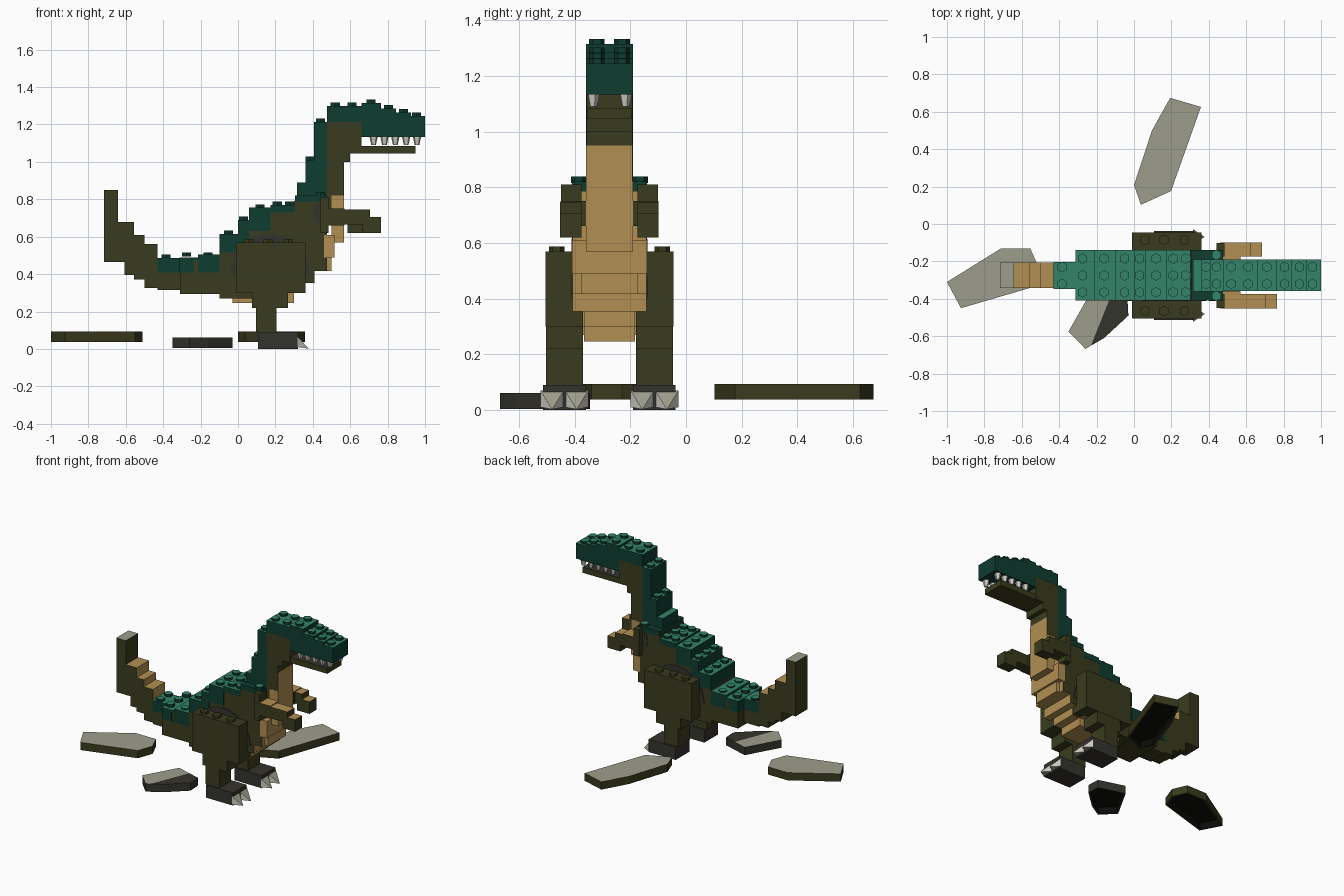
import bpy, bmesh, math
from mathutils import Matrix

if "Cube" in bpy.data.objects:
    bpy.data.objects.remove(bpy.data.objects["Cube"])

CY = -0.275  # y of the animal's mid plane


def lin(c):
    c /= 255
    return c / 12.92 if c < 0.04045 else ((c + 0.055) / 1.055) ** 2.4


COLOURS = {"olive": (58, 59, 30), "tan": (178, 143, 82), "dark green": (14, 60, 48),
           "light green": (50, 132, 104), "dark grey": (52, 51, 45),
           "pale grey": (158, 158, 140), "ivory": (208, 205, 196), "black": (12, 12, 10)}
NAMES = list(COLOURS)
MATS = []
for n, c in COLOURS.items():
    m = bpy.data.materials.new(n)
    m.diffuse_color = (*[lin(v) for v in c], 1)
    m.use_nodes = True
    m.node_tree.nodes["Principled BSDF"].inputs["Base Color"].default_value = m.diffuse_color
    MATS.append(m)
I = NAMES.index


def finish(name, bm, rule):
    """Make an object; rule(normal, centre) gives a colour name for each face."""
    bmesh.ops.recalc_face_normals(bm, faces=bm.faces)
    for f in bm.faces:
        f.material_index = I(rule(f.normal, f.calc_center_median()))
    me = bpy.data.meshes.new(name)
    bm.to_mesh(me)
    bm.free()
    for m in MATS:
        me.materials.append(m)
    ob = bpy.data.objects.new(name, me)
    bpy.context.collection.objects.link(ob)
    return ob


def box(bm, x0, x1, z0, z1, y0, y1):
    mat = Matrix.Translation(((x0 + x1) / 2, (y0 + y1) / 2, (z0 + z1) / 2))
    bmesh.ops.create_cube(bm, size=1, matrix=mat @ Matrix.Diagonal((x1 - x0, y1 - y0, z1 - z0, 1)))


def mid_box(bm, x0, x1, z0, z1, hw):
    box(bm, x0, x1, z0, z1, CY - hw, CY + hw)


def cone(bm, x, y, z, r1, r2, h, seg):
    bmesh.ops.create_cone(bm, cap_ends=True, segments=seg, radius1=r1, radius2=r2, depth=h,
                          matrix=Matrix.Translation((x, y, z + h / 2)))


def studs(bm, xs, ys, z):
    for x in xs:
        for y in ys:
            cone(bm, x, y, z - 0.004, 0.028, 0.028, 0.022, 6)


def green(n, c):
    shoulder = 0.3 < c.x < 0.48 and abs(c.z - 0.82) < 0.01
    return "light green" if n.z > 0.5 and not shoulder else "dark green"


def body_rule(n, c):
    return "tan" if n.x > 0.5 or (n.z < -0.5 and c.x > 0.2) else "olive"


# Stepped tail with tan upper steps and a pale tip
bm = bmesh.new()
for x0, x1, z0, z1 in ((-0.717, -0.642, 0.465, 0.85), (-0.642, -0.606, 0.465, 0.68),
                       (-0.606, -0.556, 0.396, 0.68), (-0.556, -0.5, 0.37, 0.61),
                       (-0.5, -0.43, 0.325, 0.56), (-0.43, -0.3, 0.315, 0.41)):
    mid_box(bm, x0, x1, z0, z1, 0.068)
finish("tail", bm, lambda n, c: ("pale grey" if c.z > 0.8 else "tan") if n.z > 0.5 else
       "tan" if n.x > 0.5 and c.z < 0.56 else "olive")

# Body core: stepped olive blocks with a tan front
bm = bmesh.new()
for x0, x1, z0, z1, hw in ((-0.31, -0.1, 0.295, 0.415, 0.133), (-0.235, -0.215, 0.4, 0.48, 0.132),
                           (-0.1, 0.0, 0.27, 0.52, 0.133), (0.0, 0.06, 0.27, 0.57, 0.133),
                           (0.06, 0.175, 0.27, 0.64, 0.133), (0.175, 0.3, 0.3, 0.74, 0.133),
                           (0.3, 0.41, 0.353, 0.79, 0.133), (0.41, 0.476, 0.417, 0.79, 0.133)):
    mid_box(bm, x0, x1, z0, z1, hw)
finish("body", bm, body_rule)

# Tan belly and chest plates
bm = bmesh.new()
mid_box(bm, -0.03, 0.3, 0.245, 0.31, 0.092)
mid_box(bm, 0.3, 0.36, 0.3, 0.36, 0.092)
mid_box(bm, 0.46, 0.515, 0.49, 0.61, 0.134)
mid_box(bm, 0.46, 0.5, 0.417, 0.5, 0.1)
mid_box(bm, 0.5, 0.567, 0.57, 0.82, 0.085)
finish("chest_and_belly", bm, lambda n, c: "tan")

# Green ridge down the back
bm = bmesh.new()
b3 = (CY - 0.09, CY, CY + 0.09)
b2 = (CY - 0.045, CY + 0.045)
for x0, x1, z0, z1, hw in ((-0.43, -0.31, 0.41, 0.487, 0.072), (-0.312, -0.235, 0.41, 0.49, 0.135),
                           (-0.235, -0.215, 0.475, 0.49, 0.135),
                           (-0.215, -0.1, 0.41, 0.505, 0.135), (-0.1, 0.0, 0.515, 0.615, 0.135),
                           (0.0, 0.06, 0.565, 0.69, 0.135), (0.06, 0.175, 0.63, 0.755, 0.135),
                           (0.175, 0.305, 0.73, 0.77, 0.135), (0.305, 0.476, 0.785, 0.82, 0.135),
                           (0.315, 0.36, 0.8, 0.89, 0.085), (0.36, 0.41, 0.8, 1.01, 0.085),
                           (0.407, 0.476, 0.8, 1.214, 0.085)):
    mid_box(bm, x0, x1, z0, z1, hw)
studs(bm, (-0.385,), b2, 0.487)
studs(bm, (-0.275, -0.16), b3, 0.497)
studs(bm, (-0.05,), b3, 0.615)
studs(bm, (0.03,), b3, 0.69)
studs(bm, (0.117,), b3, 0.755)
studs(bm, (0.21, 0.275), b3, 0.77)
studs(bm, (0.385,), b2, 1.01)
studs(bm, (0.44,), b2, 1.214)
studs(bm, (0.44,), (CY - 0.11, CY + 0.11), 0.82)
finish("back_ridge", bm, green)

# Neck, with a tan throat
bm = bmesh.new()
mid_box(bm, 0.45, 0.567, 0.75, 0.95, 0.0835)
mid_box(bm, 0.47, 0.567, 0.95, 1.06, 0.083)
mid_box(bm, 0.56, 0.6, 1.0, 1.06, 0.083)
finish("neck", bm, lambda n, c: "tan" if n.x > 0.5 and c.z < 0.9 else "olive")

# Skull back and lower jaw
bm = bmesh.new()
mid_box(bm, 0.476, 0.66, 1.05, 1.214, 0.083)
mid_box(bm, 0.6, 0.95, 1.045, 1.085, 0.08)
finish("jaw", bm, lambda n, c: "dark grey" if n.z > 0.5 else "olive")

# Green top of the head, stepping down to the snout
bm = bmesh.new()
mid_box(bm, 0.476, 0.66, 1.214, 1.3, 0.084)
for x0, x1, z1 in ((0.66, 0.765, 1.315), (0.765, 0.845, 1.285), (0.845, 0.925, 1.265), (0.925, 1.0, 1.245)):
    mid_box(bm, x0, x1, 1.134, z1, 0.084)
studs(bm, (0.52, 0.61), b2, 1.3)
studs(bm, (0.71,), b2, 1.315)
studs(bm, (0.805,), b2, 1.285)
studs(bm, (0.885,), b2, 1.265)
studs(bm, (0.955,), b2, 1.245)
finish("head_top", bm, green)

# Teeth hanging from the upper jaw along both sides
bm = bmesh.new()
for k in range(5):
    for s in (-1, 1):
        cone(bm, 0.725 + 0.058 * k, CY + s * 0.058, 1.09, 0.013, 0.024, 0.048, 5)
finish("teeth", bm, lambda n, c: "ivory")

for side, s in (("near", -1), ("far", 1)):
    def pair(bm, x0, x1, z0, z1, a, b):
        ya, yb = sorted((CY + s * a, CY + s * b))
        box(bm, x0, x1, z0, z1, ya, yb)

    # Leg with studs on the thigh
    bm = bmesh.new()
    pair(bm, -0.01, 0.36, 0.3, 0.57, 0.095, 0.23)
    pair(bm, 0.075, 0.267, 0.22, 0.3, 0.095, 0.228)
    pair(bm, 0.095, 0.205, 0.09, 0.22, 0.095, 0.228)
    studs(bm, (0.06, 0.16, 0.27), (CY + s * 0.19,), 0.57)
    finish(side + "_leg", bm, lambda n, c: "olive")

    # Foot
    bm = bmesh.new()
    pair(bm, 0.107, 0.32, 0.0, 0.09, 0.085, 0.238)
    finish(side + "_foot", bm, lambda n, c: "dark grey")

    # Two pointed claws
    bm = bmesh.new()
    for d in (0.118, 0.206):
        yc = CY + s * d
        base = [bm.verts.new((0.315, yc + y, z)) for y, z in
                ((-0.042, 0.01), (0.042, 0.01), (0.042, 0.07), (-0.042, 0.07))]
        tip = bm.verts.new((0.378, yc, 0.002))
        bm.faces.new(base)
        for k in range(4):
            bm.faces.new((base[k], base[(k + 1) % 4], tip))
    finish(side + "_claws", bm, lambda n, c: "ivory" if abs(n.y) > 0.4 else "pale grey")

    # Arm: shoulder, forearm (tan on top) and hand
    bm = bmesh.new()
    reach = 0.765 if s < 0 else 0.685
    pair(bm, 0.44, 0.485, 0.62, 0.81, 0.1, 0.174)
    pair(bm, 0.46, 0.57, 0.66, 0.75, 0.085, 0.176)
    pair(bm, 0.47, reach - 0.06, 0.665, 0.745, 0.1, 0.177)
    pair(bm, reach - 0.1, reach, 0.62, 0.706, 0.1, 0.177)
    finish(side + "_arm", bm, lambda n, c: "tan" if n.z > 0.5 and c.x > 0.48 else "olive")

    # Thin dark worn patches round the hip and shoulder
    for part, cx, cz, r, a0, a1 in (("hip", 0.17, 0.4, 0.215, 0, 180),
                                    ("shoulder", 0.475, 0.725, 0.075, 90, 270)):
        bm = bmesh.new()
        ring = []
        for k in range(13):
            a = math.radians(a0 + (a1 - a0) * k / 12)
            ring.append(bm.verts.new((cx + r * math.cos(a), CY + s * 0.131, cz + r * math.sin(a))))
        face = bm.faces.new(ring)
        ext = bmesh.ops.extrude_face_region(bm, geom=[face])
        bmesh.ops.translate(bm, vec=(0, s * 0.006, 0),
                            verts=[v for v in ext["geom"] if isinstance(v, bmesh.types.BMVert)])
        finish(f"{side}_{part}_patch", bm, lambda n, c: "dark grey")


def pad(name, pts, z0, z1, side, split=None):
    """Hollow ground plate, open underneath; split = x where the top turns dark."""
    bm = bmesh.new()
    lo = [bm.verts.new((x, y, z0)) for x, y in pts]
    hi = [bm.verts.new((x, y, z1)) for x, y in pts]
    top = bm.faces.new(hi)
    for k in range(len(pts)):
        j = (k + 1) % len(pts)
        bm.faces.new((lo[k], lo[j], hi[j], hi[k]))
    if split is not None:
        bmesh.ops.bisect_plane(bm, geom=[top] + list(top.edges) + list(top.verts),
                               plane_co=(split, -0.5, 0), plane_no=(1, -0.4, 0))
    ob = finish(name, bm, lambda n, c: side if abs(n.z) < 0.5 or (split is not None and c.x > split)
                else "pale grey")
    if sum(p.normal.z for p in ob.data.polygons) < 0:
        ob.data.flip_normals()
    mod = ob.modifiers.new("hollow", "SOLIDIFY")
    mod.thickness = 0.015
    mod.offset = -1
    mod.material_offset = len(NAMES)  # inner faces use the last colour, black
    mod.material_offset_rim = 0


# Three loose ground plates
pad("left_plate", [(-1, -0.31), (-0.71, -0.13), (-0.555, -0.13), (-0.51, -0.23), (-0.55, -0.34),
                   (-0.925, -0.45)], 0.038, 0.093, "olive")
pad("rear_plate", [(0, 0.208), (0.037, 0.103), (0.198, 0.176), (0.358, 0.626), (0.193, 0.674),
                   (0.096, 0.5)], 0.038, 0.093, "olive")
pad("front_plate", [(-0.35, -0.575), (-0.26, -0.668), (-0.16, -0.61), (-0.03, -0.49), (-0.035, -0.4),
                    (-0.22, -0.345)], 0.004, 0.06, "dark grey", -0.17)
